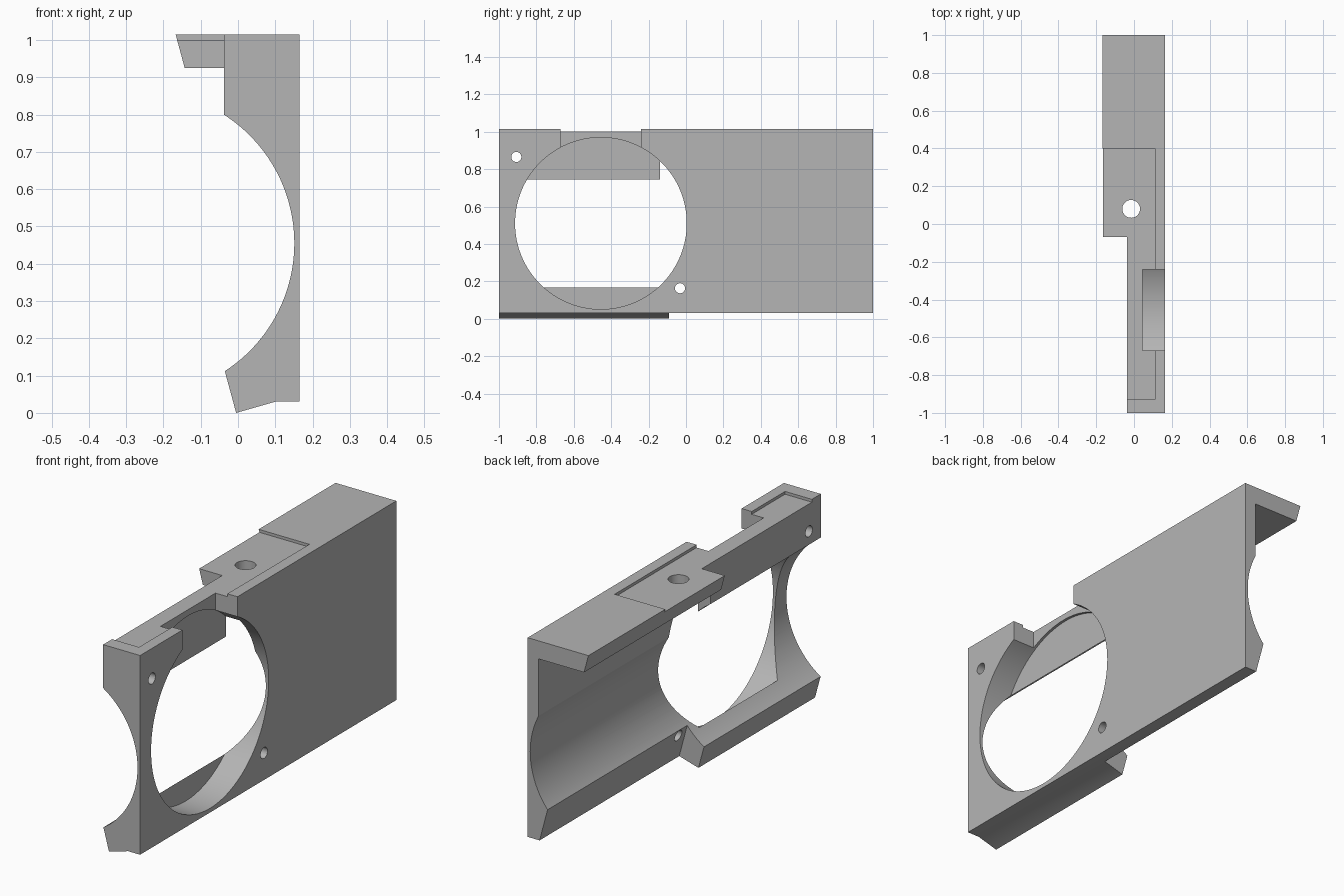
import bpy, bmesh, math
from mathutils import Matrix, Vector

default = bpy.data.objects.get("Cube")
if default:
    bpy.data.objects.remove(default, do_unlink=True)

grey = bpy.data.materials.new("plain grey")
grey.use_nodes = True
grey.diffuse_color = (0.46, 0.46, 0.46, 1)
grey.node_tree.nodes["Principled BSDF"].inputs["Base Color"].default_value = grey.diffuse_color


def finish(name, bm):
    bmesh.ops.recalc_face_normals(bm, faces=bm.faces)
    mesh = bpy.data.meshes.new(name)
    bm.to_mesh(mesh)
    bm.free()
    mesh.materials.append(grey)
    obj = bpy.data.objects.new(name, mesh)
    bpy.context.collection.objects.link(obj)
    return obj


def prism(name, profile, y0, y1):
    """Extrude an x-z profile along y."""
    bm = bmesh.new()
    face = bm.faces.new([bm.verts.new((x, y0, z)) for x, z in profile])
    ext = bmesh.ops.extrude_face_region(bm, geom=[face])["geom"]
    verts = [g for g in ext if isinstance(g, bmesh.types.BMVert)]
    bmesh.ops.translate(bm, verts=verts, vec=(0, y1 - y0, 0))
    return finish(name, bm)


def box(name, x0, x1, y0, y1, z0, z1):
    return prism(name, [(x0, z0), (x1, z0), (x1, z1), (x0, z1)], y0, y1)


def rod(name, start, end, radius, sides):
    a, b = Vector(start), Vector(end)
    turn = (b - a).to_track_quat("Z", "Y").to_matrix().to_4x4()
    bm = bmesh.new()
    bmesh.ops.create_cone(bm, cap_ends=True, segments=sides, radius1=radius,
                          radius2=radius, depth=(b - a).length,
                          matrix=Matrix.Translation((a + b) / 2) @ turn)
    return finish(name, bm)


TOP, SIDE, INNER = 1.014, 0.165, -0.037

# Full-length housing: wall, top flange and angled lower lip
housing = prism("bracket_housing", [
    (SIDE, 0.03), (SIDE, TOP), (-0.167, TOP), (-0.143, 0.925),
    (INNER, 0.925), (INNER, 0.118), (-0.005, 0), (0.1, 0.03)], -1, 1)

cutters = [
    # Long round bore on the inner side
    rod("bore", (-0.258, -1.2, 0.455), (-0.258, 1.2, 0.455), 0.409, 160),
    # Lower lip stops part way along
    prism("lip_cut", [(0.1, 0.03), (0.041, 0.25), (-0.3, 0.25),
                      (-0.3, -0.1), (0.1, -0.1)], -0.09, 1.2),
    # Pocket under the flange, and flange removed toward the front
    box("flange_pocket", -0.5, 0.105, -0.14, 1.2, 0.4, 0.925),
    box("flange_cut", -0.5, INNER, -1.2, -0.07, 0.88, 1.2),
    # Shallow recess on top
    box("top_recess", -0.5, 0.11, -0.93, 0.4, 1.0, 1.2),
    # Large round opening and the slot above it
    rod("fan_opening", (0.032, -0.455, 0.51), (0.4, -0.455, 0.51), 0.459, 128),
    box("top_slot", 0.045, 0.4, -0.67, -0.24, 0.75, 1.2),
    # Screw holes
    rod("flange_hole", (-0.015, 0.08, 0.8), (-0.015, 0.08, 1.2), 0.047, 40),
    rod("upper_screw_hole", (-0.3, -0.907, 0.865), (0.4, -0.907, 0.865), 0.027, 32),
    rod("lower_screw_hole", (-0.3, -0.032, 0.163), (0.4, -0.032, 0.163), 0.027, 32),
]

bpy.ops.object.select_all(action="DESELECT")
bpy.context.view_layer.objects.active = housing
housing.select_set(True)
for cutter in cutters:
    cutter.hide_render = True
    mod = housing.modifiers.new(cutter.name, "BOOLEAN")
    mod.operation = "DIFFERENCE"
    mod.solver = "EXACT"
    mod.object = cutter
    bpy.ops.object.modifier_apply(modifier=mod.name)
    bpy.data.objects.remove(cutter, do_unlink=True)

bpy.ops.object.shade_smooth_by_angle(angle=math.radians(25))
